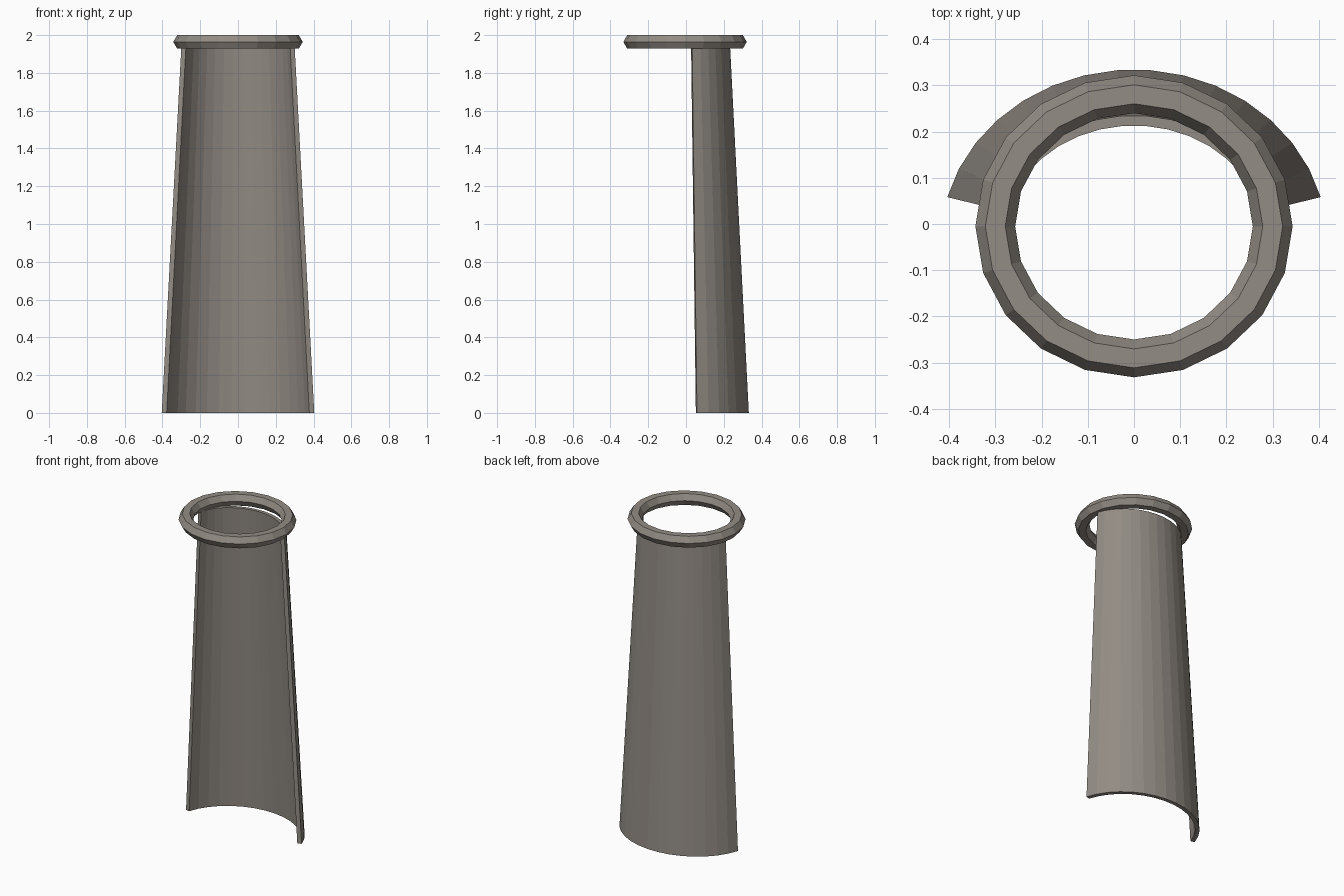
import bpy, bmesh
from math import sin, cos, pi, radians

if "Cube" in bpy.data.objects:
    bpy.data.objects.remove(bpy.data.objects["Cube"])

# Dark warm grey stone
stone = bpy.data.materials.new("stone")
stone.diffuse_color = (0.29, 0.262, 0.232, 1)
stone.use_nodes = True
stone.node_tree.nodes["Principled BSDF"].inputs["Base Color"].default_value = stone.diffuse_color


def sweep(name, sections, closed):
    """Skin a run of equal cross-sections; close the loop or cap both ends."""
    bm = bmesh.new()
    rows = [[bm.verts.new(p) for p in s] for s in sections]
    n, k = len(rows), len(rows[0])
    for i in range(n if closed else n - 1):
        a, b = rows[i], rows[(i + 1) % n]
        for j in range(k):
            m = (j + 1) % k
            bm.faces.new((a[j], b[j], b[m], a[m]))
    if not closed:
        bm.faces.new(rows[0])
        bm.faces.new(rows[-1])
    bmesh.ops.recalc_face_normals(bm, faces=bm.faces)
    mesh = bpy.data.meshes.new(name)
    bm.to_mesh(mesh)
    bm.free()
    mesh.materials.append(stone)
    obj = bpy.data.objects.new(name, mesh)
    bpy.context.collection.objects.link(obj)
    return obj


# Collar: oval ring of 20 sides with a hexagonal cross-section
R, r, ZC = 0.30, 0.043, 1.964
collar = []
for i in range(20):
    a = 2 * pi * i / 20
    collar.append([((R + r * cos(h)) * cos(a),
                    0.952 * (R + r * cos(h)) * sin(a) - 0.005,
                    ZC + 0.0415 * sin(h))
                   for h in (j * pi / 3 for j in range(6))])
sweep("collar_ring", collar, True)

# Half shell: tapered oval wall spanning 150 degrees, 15 flat panels
# (rx, ry, z) of bottom outer, bottom inner, top inner, top outer edges
profile = [(0.418, 0.372, 0), (0.391, 0.348, 0),
           (0.286, 0.251, 1.93), (0.311, 0.273, 1.93)]
shell = []
for i in range(16):
    t = radians(15 + 10 * i)
    shell.append([(rx * cos(t), ry * sin(t) - 0.038, z) for rx, ry, z in profile])
sweep("half_shell", shell, False)
